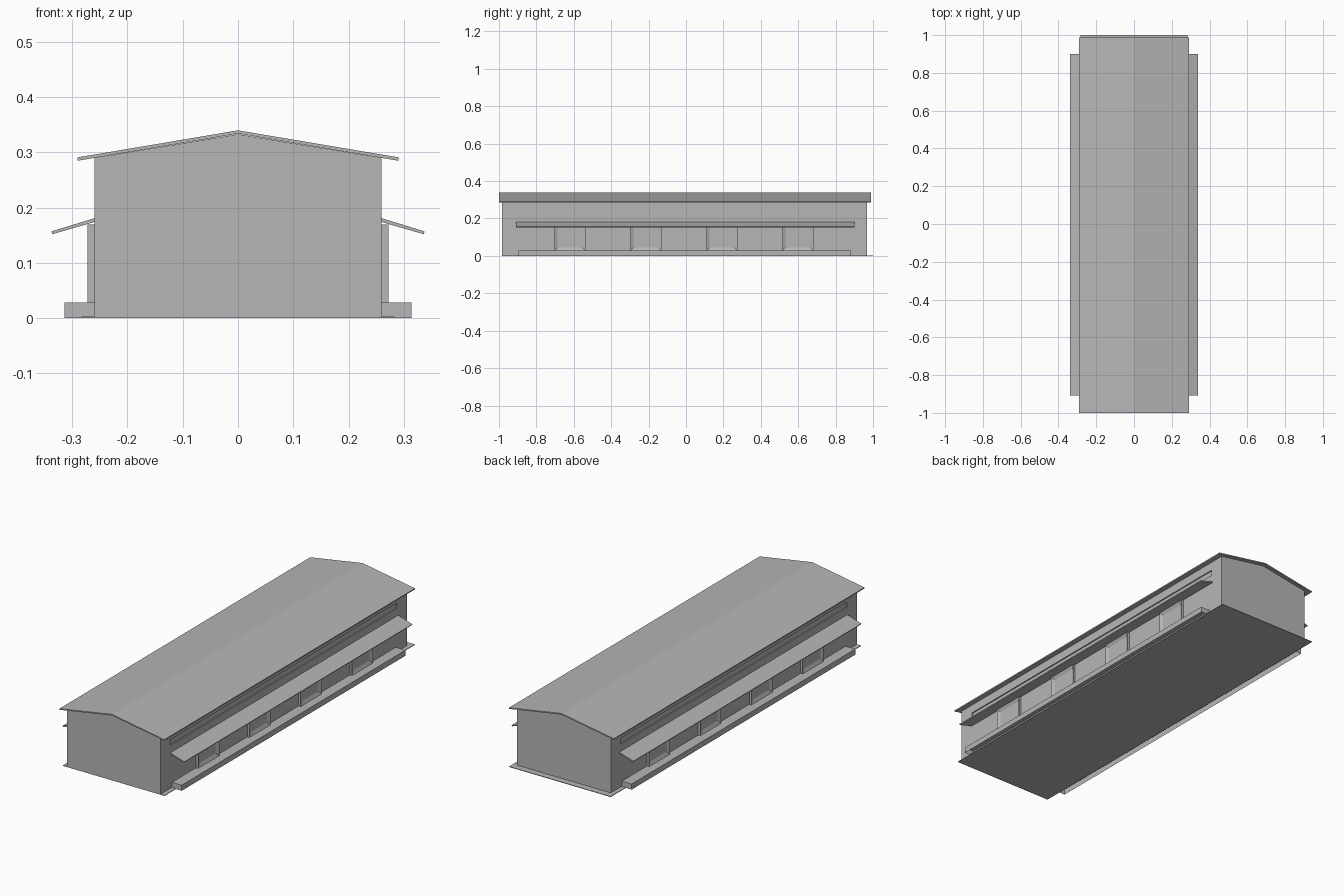
import bpy
import bmesh
from mathutils import Vector

cube = bpy.data.objects.get("Cube")
if cube:
    bpy.data.objects.remove(cube, do_unlink=True)

grey = bpy.data.materials.new("plain_grey")
grey.use_nodes = True
colour = (0.47, 0.47, 0.47, 1)
grey.diffuse_color = colour
grey.node_tree.nodes["Principled BSDF"].inputs["Base Color"].default_value = colour


def finish(name, bm, mirror=False):
    """Turn a bmesh into a named object, optionally mirrored to the other side."""
    bmesh.ops.recalc_face_normals(bm, faces=bm.faces)
    mesh = bpy.data.meshes.new(name)
    bm.to_mesh(mesh)
    bm.free()
    mesh.materials.append(grey)
    obj = bpy.data.objects.new(name, mesh)
    bpy.context.collection.objects.link(obj)
    if mirror:
        mod = obj.modifiers.new("both_sides", "MIRROR")
        mod.use_mirror_merge = False
    return obj


def extrude_profile(points, y0, y1):
    """Extrude an x-z outline along y."""
    bm = bmesh.new()
    face = bm.faces.new([bm.verts.new((x, y0, z)) for x, z in points])
    out = bmesh.ops.extrude_face_region(bm, geom=[face])
    moved = [v for v in out["geom"] if isinstance(v, bmesh.types.BMVert)]
    bmesh.ops.translate(bm, verts=moved, vec=(0, y1 - y0, 0))
    return bm


def box(x0, x1, y0, y1, z0, z1):
    return extrude_profile([(x0, z0), (x1, z0), (x1, z1), (x0, z1)], y0, y1)


def recess_side(bm, border, depth):
    """Inset the face looking to +x and push it inwards."""
    bm.normal_update()
    bmesh.ops.recalc_face_normals(bm, faces=bm.faces)
    face = max(bm.faces, key=lambda f: f.normal.x)
    bmesh.ops.inset_individual(bm, faces=[face], thickness=border)
    bmesh.ops.translate(bm, verts=face.verts, vec=Vector((-depth, 0, 0)))


# Ground slab and gabled hall
finish("ground_slab", box(-0.282, 0.282, -0.985, 1.0, 0, 0.003))
WALL, EAVE, RIDGE = 0.26, 0.29, 0.333
hall = finish("hall", extrude_profile(
    [(-WALL, 0.002), (WALL, 0.002), (WALL, EAVE), (0, RIDGE), (-WALL, EAVE)],
    -0.985, 0.968))

# Long shallow window strips, cut high in both side walls
cutter = finish("strip_cutter", box(WALL - 0.006, WALL + 0.02, -0.905, 0.89, 0.218, 0.247),
                mirror=True)
cutter.hide_render = True
cutter.hide_viewport = True
cut = hall.modifiers.new("window_strips", "BOOLEAN")
cut.operation = "DIFFERENCE"
cut.solver = "EXACT"
cut.object = cutter

# Pitched roof sheet with overhang
finish("roof", extrude_profile(
    [(-0.29, 0.285), (0, 0.334), (0.29, 0.285), (0.291, 0.291), (0, 0.34), (-0.291, 0.291)],
    -1.0, 0.988))

# Sloping canopies over the loading sides
finish("canopy", extrude_profile(
    [(WALL, 0.174), (0.336, 0.152), (0.338, 0.157), (WALL, 0.181)],
    -0.908, 0.9), mirror=True)

# Loading docks, open underneath
dock = box(WALL, 0.314, -0.895, 0.88, 0, 0.028)
bottom = [f for f in dock.faces if f.calc_center_median().z < 0.001]
bmesh.ops.delete(dock, geom=bottom, context="FACES")
finish("loading_dock", dock, mirror=True)

# Four framed dock doors on each side
for i in range(4):
    y = -0.62 + i * 0.406
    door = box(WALL, 0.272, y - 0.083, y + 0.083, 0.028, 0.17)
    recess_side(door, 0.024, 0.008)
    finish(f"dock_door_{i + 1}", door, mirror=True)
